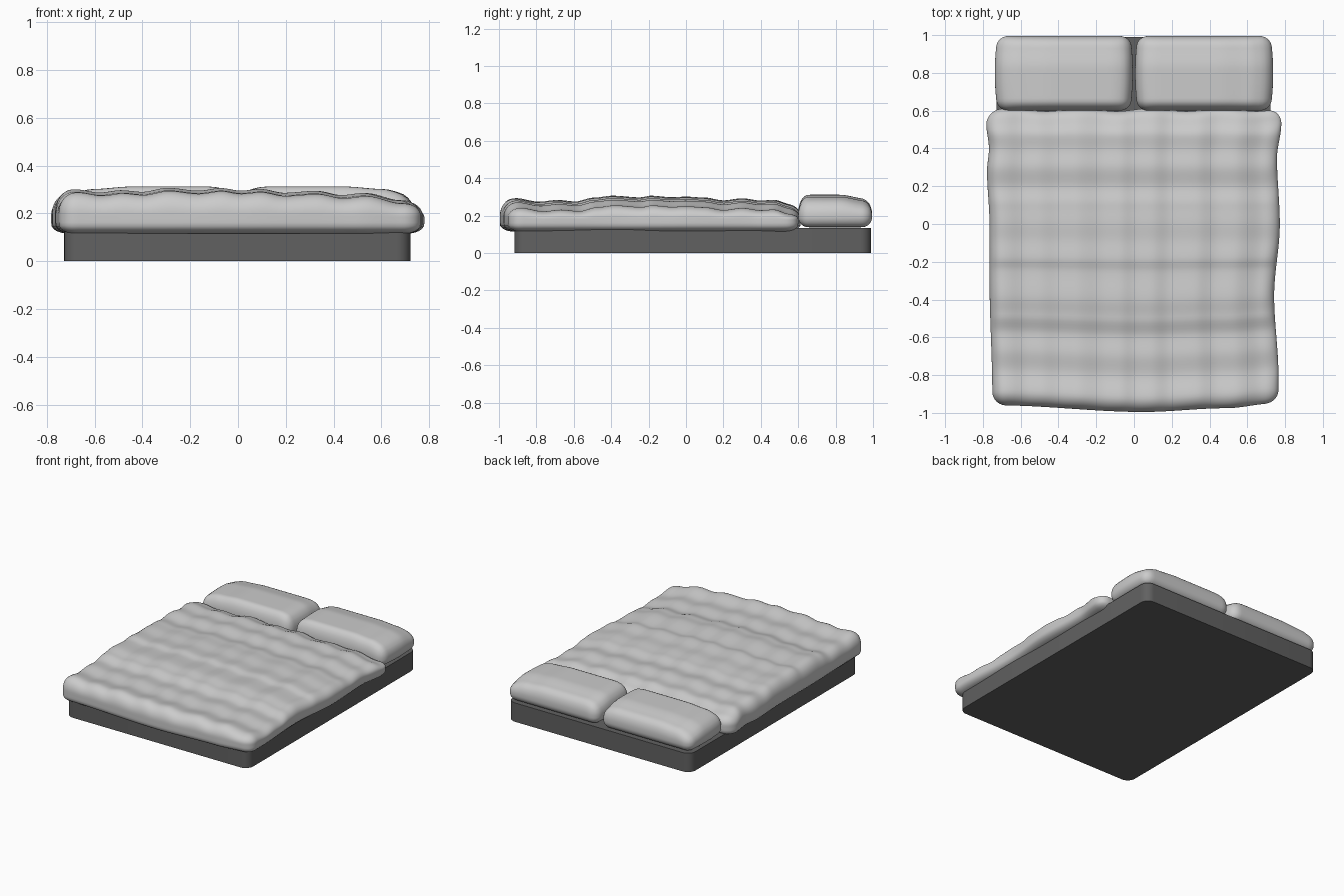
import bpy, bmesh, math
from mathutils import Vector

if "Cube" in bpy.data.objects:
    bpy.data.objects.remove(bpy.data.objects["Cube"])


def curve(pts, t):
    """Smoothly interpolate a list of (t, value) pairs."""
    if t <= pts[0][0]:
        return pts[0][1]
    for (a, va), (b, vb) in zip(pts, pts[1:]):
        if t <= b:
            s = (t - a) / (b - a)
            return va + (vb - va) * s * s * (3 - 2 * s)
    return pts[-1][1]


def finish(bm, name, angle):
    me = bpy.data.meshes.new(name)
    bmesh.ops.recalc_face_normals(bm, faces=bm.faces)
    bm.to_mesh(me)
    bm.free()
    ob = bpy.data.objects.new(name, me)
    bpy.context.collection.objects.link(ob)
    bpy.ops.object.select_all(action='DESELECT')
    ob.select_set(True)
    bpy.context.view_layer.objects.active = ob
    bpy.ops.object.shade_smooth_by_angle(angle=math.radians(angle))
    return ob


def box(lo, hi):
    bm = bmesh.new()
    bmesh.ops.create_cube(bm, size=1)
    lo, hi = Vector(lo), Vector(hi)
    for v in bm.verts:
        v.co = Vector([lo[i] + (v.co[i] + 0.5) * (hi[i] - lo[i]) for i in range(3)])
    return bm


def soft_block(name, lo, hi, r, up, down, counts, deform):
    """Gridded box with elliptical edge rounding, then deformed."""
    bm = box(lo, hi)
    for ax in range(3):
        no = Vector([float(ax == i) for i in range(3)])
        for k in range(1, counts[ax]):
            co = no * (lo[ax] + (hi[ax] - lo[ax]) * k / counts[ax])
            bmesh.ops.bisect_plane(bm, geom=bm.verts[:] + bm.edges[:] + bm.faces[:],
                                   plane_co=co, plane_no=no)
    for v in bm.verts:
        c = Vector((min(max(v.co.x, lo[0] + r), hi[0] - r),
                    min(max(v.co.y, lo[1] + r), hi[1] - r),
                    min(max(v.co.z, lo[2] + down), hi[2] - up)))
        rz = up if v.co.z > c.z else down
        d = Vector(((v.co.x - c.x) / r, (v.co.y - c.y) / r, (v.co.z - c.z) / rz))
        if d.length > 1e-6:
            d.normalize()
        v.co = deform(c + Vector((d.x * r, d.y * r, d.z * rz)))
    return finish(bm, name, 60)


# Mattress base with rounded vertical corners
bm = box((-0.727, -0.918, 0), (0.722, 0.99, 0.135))
corners = [e for e in bm.edges if abs(e.verts[0].co.z - e.verts[1].co.z) > 0.1]
bmesh.ops.bevel(bm, geom=corners, offset=0.06, segments=6, profile=0.5, affect='EDGES')
base = finish(bm, "mattress_base", 35)
mat = bpy.data.materials.new("dark_grey")
mat.diffuse_color = (0.12, 0.12, 0.12, 1)
mat.use_nodes = True
mat.node_tree.nodes["Principled BSDF"].inputs["Base Color"].default_value = mat.diffuse_color
base.data.materials.append(mat)

# Duvet: height waves along y and x, plus wandering edges
HY = [(-0.93, .293), (-0.8, .274), (-0.7, .283), (-0.6, .275), (-0.5, .296), (-0.4, .306),
      (-0.25, .297), (-0.19, .306), (-0.08, .298), (0, .301), (0.1, .296), (0.2, .281),
      (0.3, .292), (0.4, .28), (0.47, .284), (0.55, .262)]
HX = [(-0.69, .29), (-0.59, .277), (-0.5, .287), (-0.41, .28), (-0.3, .297), (-0.17, .285),
      (-0.07, .296), (0.01, .285), (0.1, .292), (0.2, .276), (0.34, .284), (0.45, .266),
      (0.55, .275), (0.7, .245)]
LEFT = [(-0.95, .75), (-0.3, .765), (0, .765), (0.28, .778), (0.4, .768), (0.53, .782)]
RIGHT = [(-0.85, .765), (-0.4, .742), (0, .772), (0.35, .757), (0.53, .78)]
FRONT = [(-0.75, .96), (0.05, .995), (0.5, .975), (0.75, .95)]


def drape(p):
    x, y = p.x, p.y
    p.x *= curve(LEFT if x < 0 else RIGHT, y) / 0.78
    if y < 0:
        p.y *= curve(FRONT, x)
    else:
        p.y += 0.008 * math.sin(x * 17) * max(0, y - 0.45) / 0.15
    if p.z > 0.17:
        top = curve(HY, y) + curve(HX, x) - 0.296
        p.z = 0.17 + (p.z - 0.17) * (top - 0.17) / 0.13
    return p


soft_block("duvet", (-0.78, -1, 0.115), (0.78, 0.605, 0.30), 0.075, 0.095, 0.04,
           (90, 92, 12), drape)


# Pillows: plump block lowered toward the outer end and the back, mirrored
def plump(p):
    x, y = p.x, p.y
    f = max(0, p.z - 0.18) / 0.13
    p.z -= f * (curve([(0.45, 0), (0.6, .01), (0.73, .038)], x)
                + curve([(0.01, .018), (0.12, 0)], x)
                + curve([(0.82, 0), (0.97, .022)], y))
    bulge = 1 - ((y - 0.8) / 0.19) ** 2
    p.x += 0.014 * (bulge - 0.5) * curve([(0.4, 0), (0.7, 1)], x)
    p.x -= 0.012 * (bulge - 0.5) * curve([(0.03, 1), (0.2, 0)], x)
    return p


pillow = soft_block("pillows", (0.012, 0.6, 0.138), (0.73, 0.995, 0.312), 0.055, 0.1, 0.055,
                    (32, 24, 12), plump)
pillow.modifiers.new("mirror", 'MIRROR').use_axis = (True, False, False)
